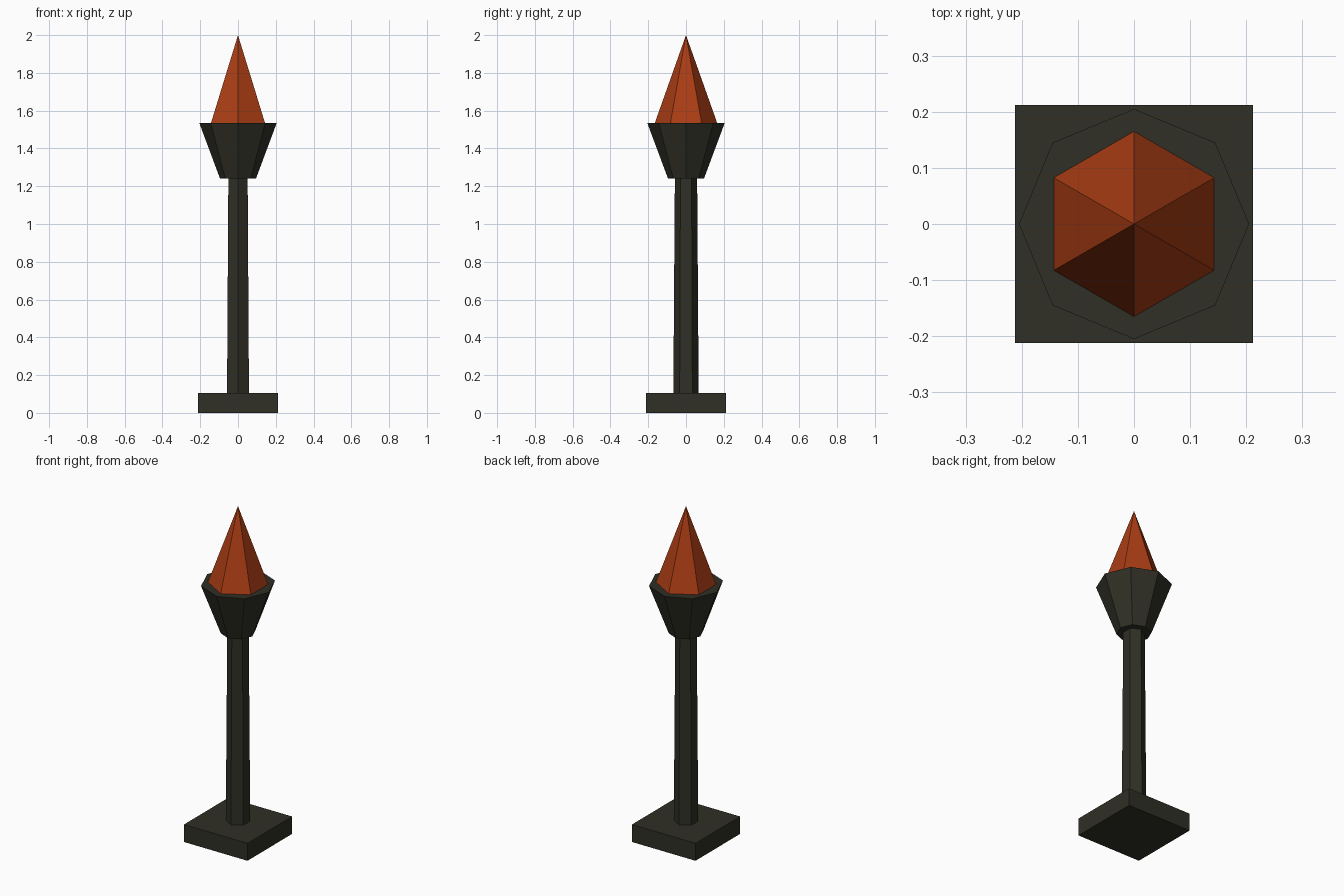
import bpy
import math

cube = bpy.data.objects.get("Cube")
if cube:
    bpy.data.objects.remove(cube, do_unlink=True)


def make_material(name, rgb):
    mat = bpy.data.materials.new(name)
    mat.use_nodes = True
    color = (*rgb, 1.0)
    mat.diffuse_color = color
    bsdf = mat.node_tree.nodes["Principled BSDF"]
    bsdf.inputs["Base Color"].default_value = color
    bsdf.inputs["Roughness"].default_value = 0.9
    return mat


def tapered_prism(name, sides, r_bottom, r_top, z_bottom, z_top, mat, turn=0.0):
    """Upright frustum between two heights; a zero top radius gives a point."""
    bpy.ops.mesh.primitive_cone_add(
        vertices=sides, radius1=r_bottom, radius2=r_top,
        depth=z_top - z_bottom, location=(0, 0, (z_bottom + z_top) / 2),
        rotation=(0, 0, turn))
    obj = bpy.context.object
    obj.name = name
    obj.data.materials.append(mat)
    return obj


dark_iron = make_material("dark iron", (0.029, 0.029, 0.019))
flame_orange = make_material("flame orange", (0.40, 0.046, 0.007))

# Square foot
half_diagonal = 0.212 * math.sqrt(2)
tapered_prism("base", 4, half_diagonal, half_diagonal, 0, 0.105, dark_iron, math.pi / 4)

# Slender hexagonal post, corners to front and back
tapered_prism("post", 6, 0.067, 0.059, 0.105, 1.24, dark_iron)

# Octagonal bowl flaring upward
tapered_prism("bowl", 8, 0.095, 0.205, 1.24, 1.535, dark_iron)

# Six-sided flame
tapered_prism("flame", 6, 0.165, 0, 1.535, 2, flame_orange)
